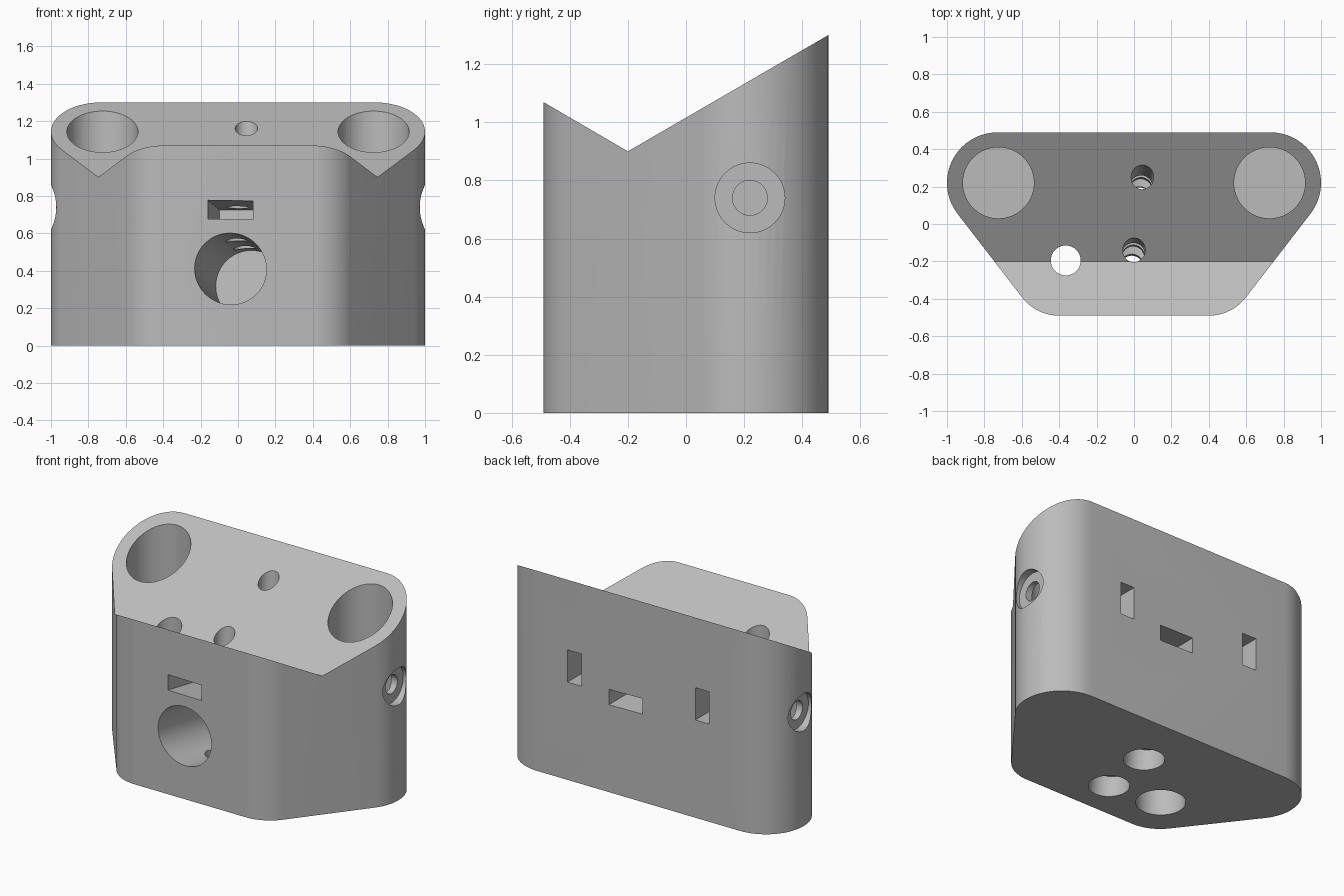
import bpy, bmesh, math
from mathutils import Matrix, Vector

if "Cube" in bpy.data.objects:
    bpy.data.objects.remove(bpy.data.objects["Cube"])

grey = bpy.data.materials.new("plain grey")
grey.use_nodes = True
grey.diffuse_color = (0.5, 0.5, 0.5, 1)
grey.node_tree.nodes["Principled BSDF"].inputs["Base Color"].default_value = (0.5, 0.5, 0.5, 1)


def make_object(name, bm):
    bmesh.ops.recalc_face_normals(bm, faces=bm.faces)
    mesh = bpy.data.meshes.new(name)
    bm.to_mesh(mesh)
    bm.free()
    mesh.materials.append(grey)
    ob = bpy.data.objects.new(name, mesh)
    bpy.context.collection.objects.link(ob)
    return ob


def prism(name, points, offset):
    bm = bmesh.new()
    face = bm.faces.new([bm.verts.new(p) for p in points])
    new = bmesh.ops.extrude_face_region(bm, geom=[face])["geom"]
    bmesh.ops.translate(bm, vec=offset,
                        verts=[v for v in new if isinstance(v, bmesh.types.BMVert)])
    return make_object(name, bm)


def arc(cx, cy, r, start, end, steps=20):
    return [(cx + r * math.cos(math.radians(start + (end - start) * i / steps)),
             cy + r * math.sin(math.radians(start + (end - start) * i / steps)), 0)
            for i in range(steps + 1)]


# Main block: rounded trapezoid outline
side = -37.8
half = arc(0.4, -0.24, 0.25, -90, side) + arc(0.73, 0.22, 0.27, side, 90)
outline = half + [(-x, y, z) for x, y, z in reversed(half)]
block = prism("mounting_block", outline, (0, 0, 1.6))

cutters = []


def bore(start, end, r):
    a, b = Vector(start), Vector(end)
    turn = (b - a).to_track_quat('Z', 'Y').to_matrix().to_4x4()
    bm = bmesh.new()
    bmesh.ops.create_cone(bm, cap_ends=True, segments=64, radius1=r, radius2=r,
                          depth=(b - a).length,
                          matrix=Matrix.Translation((a + b) / 2) @ turn)
    cutters.append(make_object("bore_cutter", bm))


def slot(mouth, size, turn=Matrix()):
    # Pocket running from its mouth along local y (negative size runs to -y)
    bm = bmesh.new()
    bmesh.ops.create_cube(bm, size=1)
    sx, sy, sz = size
    bmesh.ops.transform(bm, verts=bm.verts, matrix=Matrix.Translation(mouth) @ turn
                        @ Matrix.Translation((0, sy / 2, 0))
                        @ Matrix.Diagonal((sx, abs(sy), sz, 1)))
    cutters.append(make_object("slot_cutter", bm))


# V-shaped top
cutters.append(prism("top_cutter", [(-2, -0.8, 1.25), (-2, -0.2, 0.9), (-2, 0.8, 1.48),
                                    (-2, 0.8, 2), (-2, -0.8, 2)], (4, 0, 0)))

# Rod sockets, clamp screw bores with counterbores, and their nut slots
for s in (-1, 1):
    bore((s * 0.725, 0.22, 0.45), (s * 0.725, 0.22, 1.7), 0.19)
    bore((s * 1.2, 0.22, 0.74), (s * 0.95, 0.22, 0.74), 0.12)
    bore((s * 1.1, 0.22, 0.74), (s * 0.4, 0.22, 0.74), 0.06)
    slot((s * 0.46, 0.6, 0.74), (0.1, -0.5, 0.21))

# Tilted frame shared by the front socket and its bolts
tilt = Matrix.Rotation(math.radians(-7.7), 4, 'Z') @ Matrix.Rotation(math.radians(-6.3), 4, 'X')
along, up = tilt @ Vector((0, 1, 0)), tilt @ Vector((0, 0, 1))
front = Vector((-0.04, -0.49, 0.41))
bore(front - along * 0.2, front + along * 0.82, 0.19)

# Tilted bolt holes with counterbores underneath
for top in (Vector((0.045, 0.25, 1.16)), Vector((0, -0.14, 0.93))):
    foot = top - up * top.z
    bore(foot - up * 0.1, top + up * 0.3, 0.06)
    bore(foot - up * 0.1, foot + up * 0.11, 0.12)

# Nut slots for the bolts
slot(Vector((-0.04, -0.49, 0.725)) - along * 0.1, (0.24, 0.55, 0.1), tilt)
slot(Vector((0.09, 0.49, 0.62)) + along * 0.1, (0.24, -0.52, 0.1), tilt)

# Vertical through hole, wider below
bore((-0.365, -0.195, -0.1), (-0.365, -0.195, 1.5), 0.08)
bore((-0.365, -0.195, -0.1), (-0.365, -0.195, 0.4), 0.145)

# Cut everything, then remove the cutters
bpy.context.view_layer.objects.active = block
for cutter in cutters:
    cutter.hide_render = True
    mod = block.modifiers.new("cut", 'BOOLEAN')
    mod.operation, mod.solver, mod.object = 'DIFFERENCE', 'EXACT', cutter
    bpy.ops.object.modifier_apply(modifier=mod.name)
    bpy.data.objects.remove(cutter)

bpy.ops.object.select_all(action='DESELECT')
block.select_set(True)
bpy.ops.object.shade_smooth_by_angle(angle=math.radians(30))
